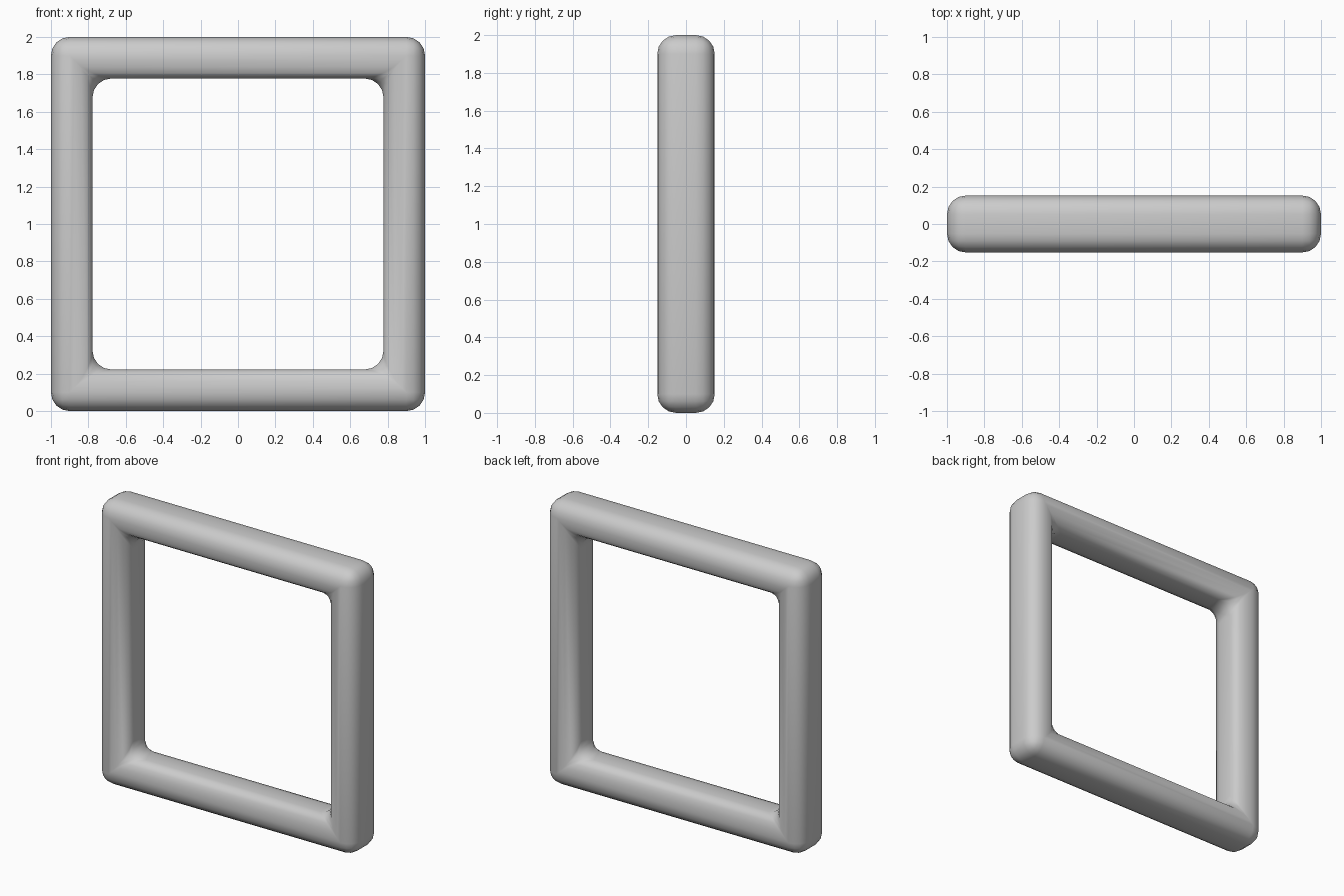
import bpy, bmesh

if "Cube" in bpy.data.objects:
    bpy.data.objects.remove(bpy.data.objects["Cube"])

OUTER, INNER, DEPTH = 1.0, 0.778, 0.152


def square_loop(bm, half, y):
    return [bm.verts.new((sx * half, y, 1 + sz * half))
            for sx, sz in ((-1, -1), (1, -1), (1, 1), (-1, 1))]


# Square ring: four concentric square loops bridged into a closed band
bm = bmesh.new()
loops = [square_loop(bm, h, y) for h, y in
         ((OUTER, -DEPTH), (OUTER, DEPTH), (INNER, DEPTH), (INNER, -DEPTH))]
for a, b in zip(loops, loops[1:] + loops[:1]):
    for i in range(4):
        j = (i + 1) % 4
        bm.faces.new((a[i], a[j], b[j], b[i]))
bmesh.ops.recalc_face_normals(bm, faces=bm.faces)

mesh = bpy.data.meshes.new("square_frame")
bm.to_mesh(mesh)
bm.free()
for p in mesh.polygons:
    p.use_smooth = True
frame = bpy.data.objects.new("square_frame", mesh)
bpy.context.collection.objects.link(frame)

# Soft rounded edges and corners
bevel = frame.modifiers.new("rounding", 'BEVEL')
bevel.width = 0.1
bevel.segments = 4
bevel.limit_method = 'ANGLE'
